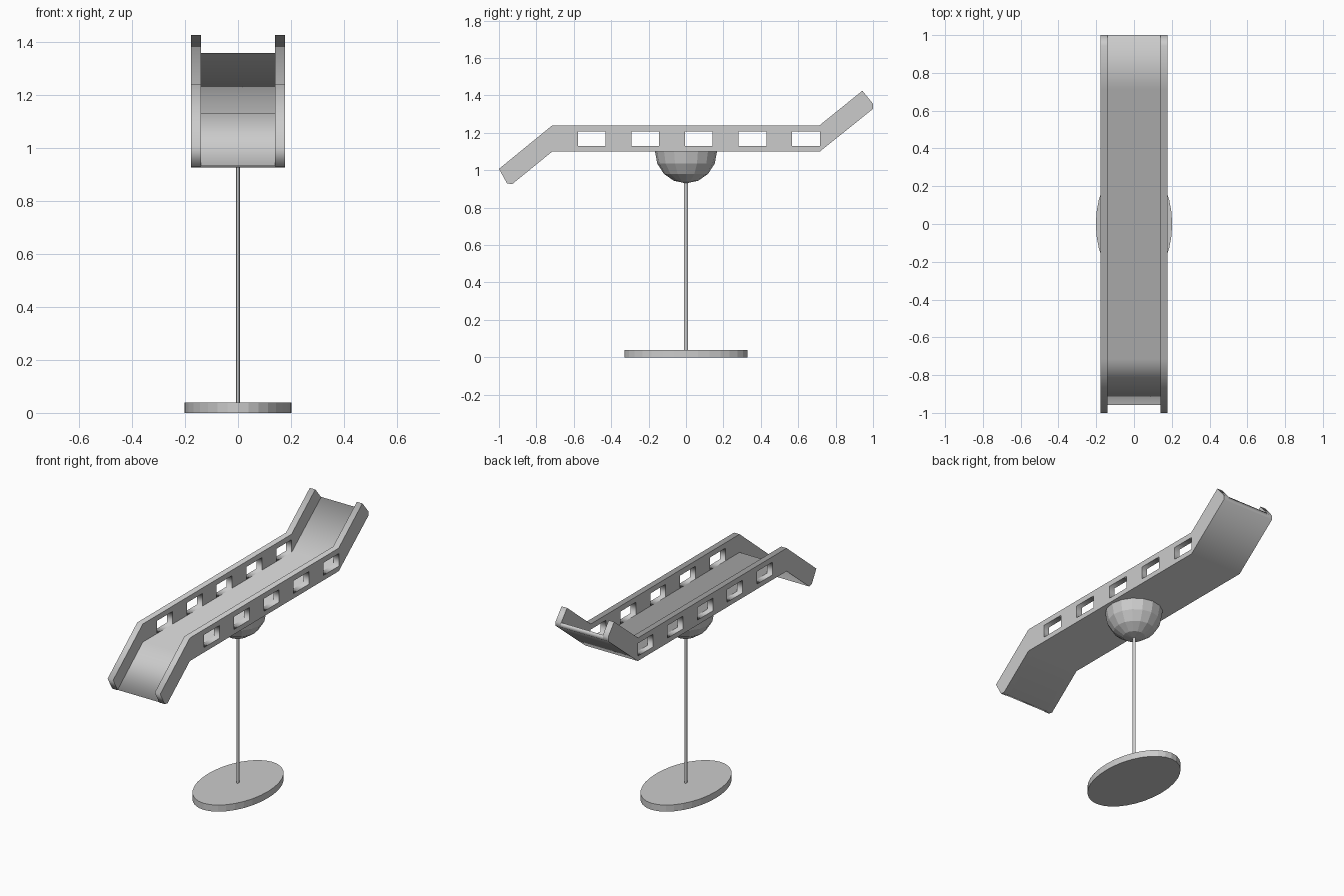
import bpy, bmesh
from math import radians
from mathutils import Matrix

if "Cube" in bpy.data.objects:
    bpy.data.objects.remove(bpy.data.objects["Cube"])


def finish(name, bm):
    mesh = bpy.data.meshes.new(name)
    bm.to_mesh(mesh)
    bm.free()
    ob = bpy.data.objects.new(name, mesh)
    bpy.context.collection.objects.link(ob)
    return ob


def plate(name, outline, holes, x0, x1):
    """Extrude a side (y, z) outline with holes between x0 and x1."""
    cu = bpy.data.curves.new(name + "_outline", 'CURVE')
    cu.dimensions = '2D'
    cu.fill_mode = 'BOTH'
    cu.extrude = (x1 - x0) / 2
    for loop in [outline] + holes:
        sp = cu.splines.new('POLY')
        sp.points.add(len(loop) - 1)
        for p, (y, z) in zip(sp.points, loop):
            p.co = (y, z, 0, 1)
        sp.use_cyclic_u = True
    tmp = bpy.data.objects.new(name + "_tmp", cu)
    bpy.context.collection.objects.link(tmp)
    bpy.context.view_layer.update()
    deps = bpy.context.evaluated_depsgraph_get()
    mesh = bpy.data.meshes.new_from_object(tmp.evaluated_get(deps))
    bpy.data.objects.remove(tmp)
    # local x, y, z become world y, z, x
    mesh.transform(Matrix(((0, 0, 1, (x0 + x1) / 2), (1, 0, 0, 0),
                           (0, 1, 0, 0), (0, 0, 0, 1))))
    bm = bmesh.new()
    bm.from_mesh(mesh)
    bpy.data.meshes.remove(mesh)
    bmesh.ops.remove_doubles(bm, verts=bm.verts, dist=1e-5)
    bmesh.ops.recalc_face_normals(bm, faces=bm.faces)
    return finish(name, bm)


def column(name, rx, ry, z0, z1, sides):
    bm = bmesh.new()
    m = Matrix.Translation((0, 0, (z0 + z1) / 2)) @ Matrix.Diagonal((rx, ry, 1, 1))
    bmesh.ops.create_cone(bm, cap_ends=True, segments=sides, radius1=1,
                          radius2=1, depth=z1 - z0, matrix=m)
    ob = finish(name, bm)
    return ob


# oval foot and thin pole
column("base", 0.202, 0.33, 0, 0.04, 32)
column("pole", 0.007, 0.011, 0.03, 0.96, 16)

# half-ball pivot under the walkway
bm = bmesh.new()
bmesh.ops.create_uvsphere(bm, u_segments=16, v_segments=8, radius=1)
bmesh.ops.delete(bm, geom=[v for v in bm.verts if v.co.z > 0.01], context='VERTS')
bm.transform(Matrix.Translation((0, 0, 1.1)) @ Matrix.Diagonal((0.16, 0.166, 0.17, 1)))
finish("pivot", bm)

# walkway side walls with five windows each
OUTER, INNER = 0.177, 0.14
wall = [(-0.715, 1.1), (-0.93, 0.925), (-0.957, 0.93), (-1, 1.007), (-0.715, 1.24),
        (0.714, 1.24), (0.943, 1.425), (1, 1.355), (1, 1.328), (0.716, 1.1)]
windows = []
for i in range(5):
    y = -0.578 + i * 0.2865
    windows.append([(y, 1.13), (y + 0.148, 1.13), (y + 0.148, 1.207), (y, 1.207)])
plate("right_wall", wall, windows, INNER, OUTER)
plate("left_wall", wall, windows, -OUTER, -INNER)

# walkway floor, ramping down in front and up behind
floor = [(-0.715, 1.1), (-0.93, 0.925), (-0.957, 0.932), (-0.715, 1.13),
         (0.716, 1.13), (1, 1.358), (1, 1.328), (0.716, 1.1)]
plate("floor", floor, [], -INNER, INNER)
